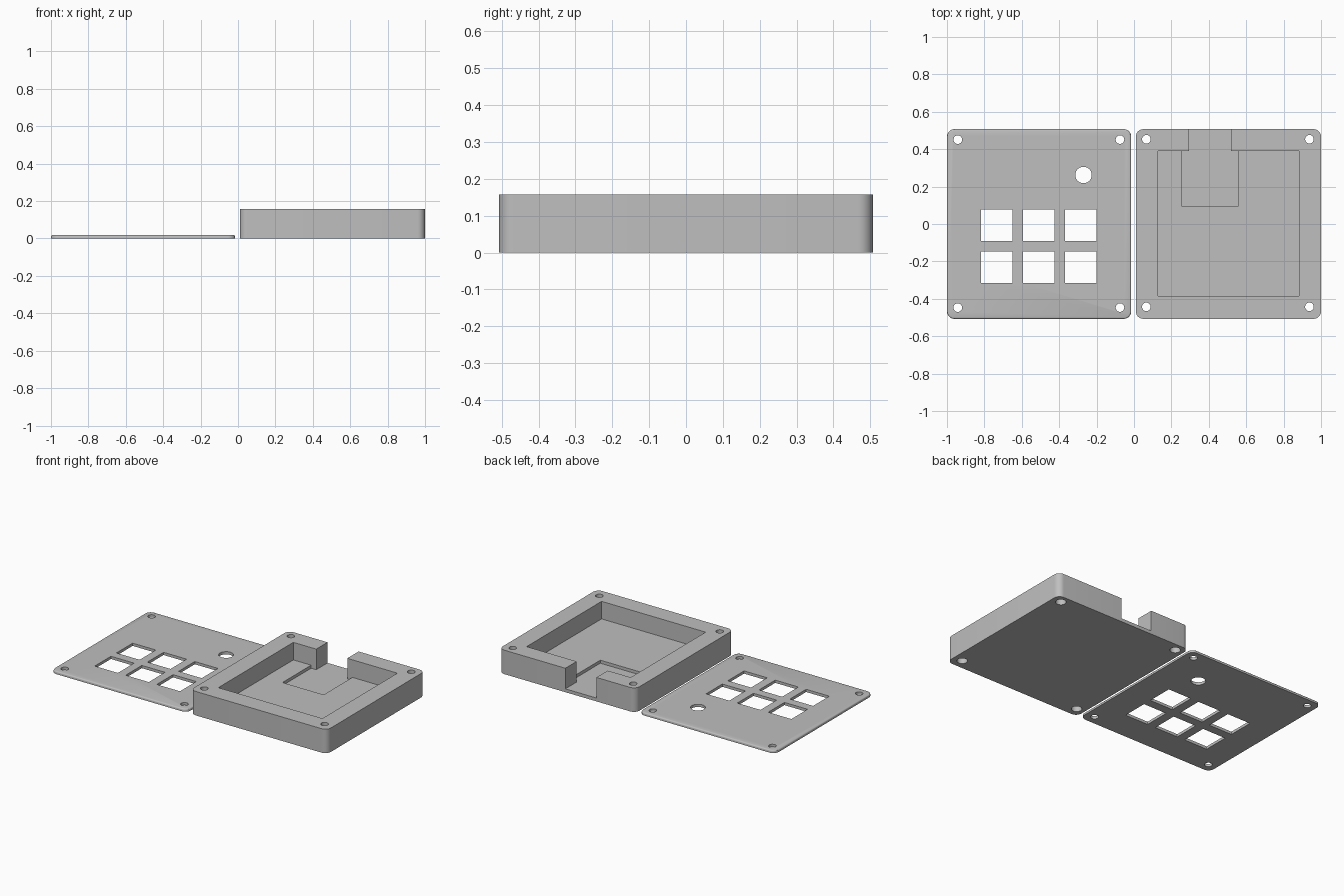
import bpy, bmesh, math

if "Cube" in bpy.data.objects:
    bpy.data.objects.remove(bpy.data.objects["Cube"])

grey = bpy.data.materials.new("grey_plastic")
grey.diffuse_color = (0.52, 0.52, 0.52, 1)
grey.use_nodes = True
grey.node_tree.nodes["Principled BSDF"].inputs["Base Color"].default_value = grey.diffuse_color


def to_object(name, bm):
    bmesh.ops.recalc_face_normals(bm, faces=bm.faces[:])
    mesh = bpy.data.meshes.new(name)
    bm.to_mesh(mesh)
    bm.free()
    obj = bpy.data.objects.new(name, mesh)
    bpy.context.collection.objects.link(obj)
    return obj


def prism(name, points, z0, z1):
    """Extrude a closed outline from z0 to z1."""
    bm = bmesh.new()
    face = bm.faces.new([bm.verts.new((x, y, z0)) for x, y in points])
    new = bmesh.ops.extrude_face_region(bm, geom=[face])["geom"]
    top = [v for v in new if isinstance(v, bmesh.types.BMVert)]
    bmesh.ops.translate(bm, verts=top, vec=(0, 0, z1 - z0))
    return to_object(name, bm)


def box(name, x0, x1, y0, y1, z0, z1):
    return prism(name, [(x0, y0), (x1, y0), (x1, y1), (x0, y1)], z0, z1)


def cylinder(name, x, y, r, z0, z1, sides=32):
    angles = [2 * math.pi * i / sides for i in range(sides)]
    return prism(name, [(x + r * math.cos(a), y + r * math.sin(a)) for a in angles], z0, z1)


def rounded_slab(name, x0, x1, half_depth, height, radius, edge=0):
    """Slab with round upright corners and an optional softened top rim."""
    outline = []
    for i, (sx, sy) in enumerate([(1, 1), (0, 1), (0, -1), (1, -1)]):
        cx = x1 - radius if sx else x0 + radius
        cy = sy * (half_depth - radius)
        for k in range(9):
            a = (i + k / 8) * math.pi / 2
            outline.append((cx + radius * math.cos(a), cy + radius * math.sin(a)))
    obj = prism(name, outline, 0, height)
    if edge:
        bm = bmesh.new()
        bm.from_mesh(obj.data)
        rim = [e for e in bm.edges if all(v.co.z > height - 1e-5 for v in e.verts)]
        bmesh.ops.bevel(bm, geom=rim, offset=edge, segments=3, profile=0.5, affect='EDGES')
        bm.to_mesh(obj.data)
        bm.free()
    obj.data.materials.append(grey)
    return obj


def cut(obj, cutters):
    bpy.context.view_layer.objects.active = obj
    for c in cutters:
        mod = obj.modifiers.new("cut", 'BOOLEAN')
        mod.operation = 'DIFFERENCE'
        mod.solver = 'EXACT'
        mod.object = c
        bpy.ops.object.modifier_apply(modifier=mod.name)
        bpy.data.objects.remove(c, do_unlink=True)


def smooth(obj):
    bpy.ops.object.select_all(action='DESELECT')
    obj.select_set(True)
    bpy.context.view_layer.objects.active = obj
    bpy.ops.object.shade_smooth_by_angle(angle=math.radians(30))


# Cover plate: six key windows, one round opening, four screw holes
plate = rounded_slab("cover_plate", -1.0, -0.015, 0.507, 0.018, 0.04, 0.008)
cutters = [box("key_window", x, x + 0.168, y, y + 0.168, -0.1, 0.1)
           for x in (-0.818, -0.594, -0.368) for y in (-0.315, -0.09)]
cutters.append(cylinder("round_opening", -0.27, 0.262, 0.044, -0.1, 0.1))
cutters += [cylinder("screw_hole", x, y, 0.023, -0.1, 0.1)
            for x in (-0.942, -0.075) for y in (-0.447, 0.451)]
cut(plate, cutters)
smooth(plate)

# Case: open tray, sunken pocket running out through a slot in the back wall
case = rounded_slab("case_body", 0.01, 1.0, 0.507, 0.157, 0.04)
pocket = [(0.257, 0.093), (0.556, 0.093), (0.556, 0.39), (0.519, 0.39),
          (0.519, 0.6), (0.294, 0.6), (0.294, 0.39), (0.257, 0.39)]
cutters = [box("tray", 0.128, 0.882, -0.386, 0.39, 0.042, 0.3),
           prism("pocket_and_slot", pocket, 0.022, 0.3)]

# Screw holes with wider recesses underneath
for x in (0.066, 0.938):
    for y in (-0.443, 0.453):
        cutters.append(cylinder("screw_hole", x, y, 0.023, -0.1, 0.3))
        cutters.append(cylinder("screw_recess", x, y, 0.031, -0.1, 0.04))
cut(case, cutters)
smooth(case)
